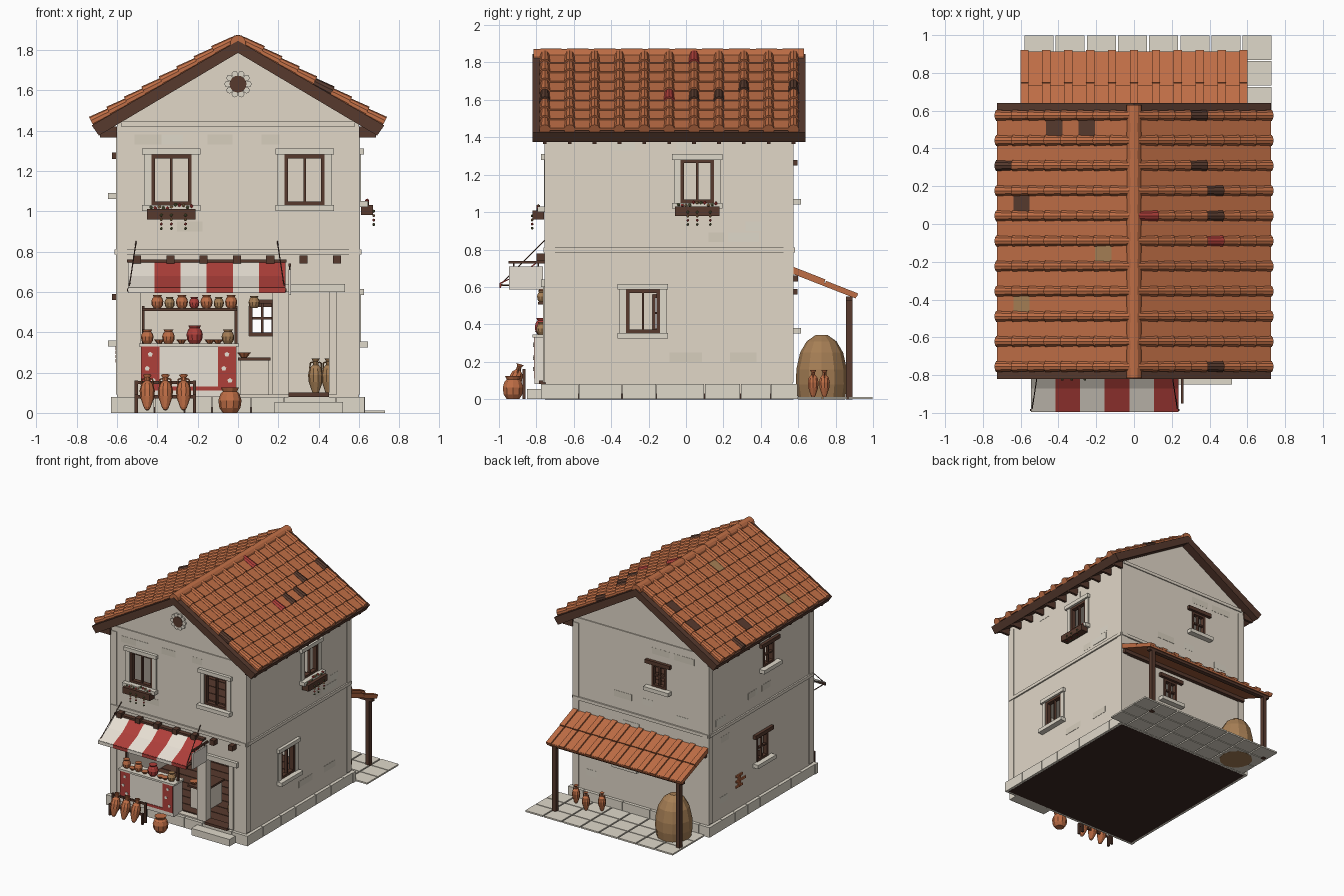
import bpy, bmesh, math, random
from mathutils import Matrix, Vector

if "Cube" in bpy.data.objects:
    bpy.data.objects.remove(bpy.data.objects["Cube"], do_unlink=True)
random.seed(4)

# Palette
PALETTE = {
    "wall plaster": (.75, .68, .575), "pale stone": (.74, .69, .59), "worn plaster": (.68, .62, .515),
    "dark wood": (.095, .042, .027), "terracotta": (.52, .155, .06), "red paint": (.43, .05, .042),
    "cream cloth": (.82, .76, .67), "straw": (.38, .21, .09), "earth floor": (.045, .021, .016),
    "leaf green": (.12, .13, .05)}
MATERIALS = []
for label, rgb in PALETTE.items():
    mat = bpy.data.materials.new(label)
    mat.use_nodes = True
    mat.diffuse_color = (*rgb, 1)
    shader = mat.node_tree.nodes["Principled BSDF"]
    shader.inputs["Base Color"].default_value = (*rgb, 1)
    shader.inputs["Roughness"].default_value = .9
    MATERIALS.append(mat)
PLASTER, STONE, WORN, WOOD, CLAY, RED, CREAM, STRAW, EARTH, LEAF = range(len(MATERIALS))
IDENTITY = Matrix.Identity(4)


# Helpers
def paint(verts, colour):
    for face in {f for v in verts for f in v.link_faces}:
        face.material_index = colour


def box(bm, xs, ys, zs, colour=0, frame=IDENTITY):
    lo, hi = Vector((xs[0], ys[0], zs[0])), Vector((xs[1], ys[1], zs[1]))
    place = frame @ Matrix.Translation((lo + hi) / 2) @ Matrix.Diagonal((*(hi - lo), 1))
    paint(bmesh.ops.create_cube(bm, size=1, matrix=place)["verts"], colour)


def rod(bm, start, end, radius, colour=WOOD, frame=IDENTITY, end_radius=None, sides=6):
    a, b = Vector(start), Vector(end)
    place = frame @ Matrix.Translation((a + b) / 2) @ (b - a).to_track_quat('Z', 'Y').to_matrix().to_4x4()
    paint(bmesh.ops.create_cone(bm, cap_ends=True, segments=sides, radius1=radius, radius2=end_radius or radius,
                                depth=(b - a).length, matrix=place)["verts"], colour)


def lathe(bm, profile, place, colour, sides=10):
    rings = []
    for r, z in profile:
        rings.append([bm.verts.new(place @ Vector((r * math.cos(t), r * math.sin(t), z)))
                      for t in (math.tau * i / sides for i in range(sides))])
    for low, high in zip(rings, rings[1:]):
        for i in range(sides):
            j = (i + 1) % sides
            bm.faces.new((low[i], low[j], high[j], high[i])).material_index = colour
    bm.faces.new(rings[0][::-1]).material_index = colour
    bm.faces.new(rings[-1]).material_index = colour


def prism(bm, outline, y0, y1, colour=0):
    front = [bm.verts.new((x, y0, z)) for x, z in outline]
    back = [bm.verts.new((x, y1, z)) for x, z in outline]
    faces = [bm.faces.new(front), bm.faces.new(back[::-1])]
    for i in range(len(outline)):
        j = (i + 1) % len(outline)
        faces.append(bm.faces.new((front[j], front[i], back[i], back[j])))
    for face in faces:
        face.material_index = colour


def finish(name, bm):
    bmesh.ops.recalc_face_normals(bm, faces=bm.faces)
    used = sorted({f.material_index for f in bm.faces})
    for f in bm.faces:
        f.material_index = used.index(f.material_index)
    mesh = bpy.data.meshes.new(name)
    bm.to_mesh(mesh)
    bm.free()
    for i in used:
        mesh.materials.append(MATERIALS[i])
    obj = bpy.data.objects.new(name, mesh)
    bpy.context.collection.objects.link(obj)
    return obj


AMPHORA = [(.05, 0), (.09, .06), (.19, .35), (.21, .55), (.17, .72), (.08, .82), (.07, .92), (.12, 1)]
URN = [(.28, 0), (.42, .2), (.46, .5), (.38, .75), (.28, .85), (.36, 1)]


def pot(bm, at, height, colour=CLAY, shape=AMPHORA, lean=0):
    place = Matrix.Translation(at) @ Matrix.Rotation(lean, 4, 'X') @ Matrix.Scale(height, 4)
    lathe(bm, shape, place, colour)
    if shape is AMPHORA:
        for s in (-1, 1):
            rod(bm, (s * .16, 0, .72), (s * .15, 0, .88), .02, colour, place, sides=4)
            rod(bm, (s * .15, 0, .88), (s * .07, 0, .9), .02, colour, place, sides=4)


def wall_frame(angle, distance):
    return Matrix.Rotation(math.radians(angle), 4, 'Z') @ Matrix.Translation((0, -distance, 0))


FRONT, RIGHT, BACK, LEFT = (wall_frame(a, d) for a, d in ((0, .75), (90, .6), (180, .57), (-90, .6)))

# Windows: wall, centre, sill height, head height, half width, wooden lintel, crossbar
WINDOWS = {
    "front_left": (FRONT, -.33, 1.03, 1.28, .1, False, False),
    "front_right": (FRONT, .33, 1.03, 1.28, .1, False, False),
    "right_upper": (RIGHT, .06, 1.05, 1.28, .09, False, False),
    "right_lower": (RIGHT, -.23, .355, .585, .09, False, False),
    "back_upper": (BACK, .16, 1.07, 1.25, .065, True, True),
    "back_lower": (BACK, -.12, .38, .56, .065, True, True),
    "left_upper": (LEFT, .19, 1.09, 1.26, .07, True, True),
    "left_lower": (LEFT, .11, .36, .56, .07, True, True)}

# House shell with hollow rooms and openings
bm = bmesh.new()
prism(bm, [(-.6, .02), (.6, .02), (.6, 1.43), (0, 1.79), (-.6, 1.43)], -.75, .57, PLASTER)
house = finish("house_walls", bm)
rooms, openings = bmesh.new(), bmesh.new()
box(rooms, (-.55, .55), (-.7, .52), (.08, .76))
box(rooms, (-.55, .55), (-.7, .52), (.8, 1.4))
box(openings, (-.48, .17), (-.8, -.65), (.09, .61))
box(openings, (.25, .45), (-.8, -.65), (.09, .6))
for frame, u, low, high, half, _, _ in WINDOWS.values():
    box(openings, (u - half, u + half), (-.05, .1), (low, high), 0, frame)
for bm in (rooms, openings):
    cutter = finish("cutter", bm)
    cut = house.modifiers.new("cut", 'BOOLEAN')
    cut.object, cut.solver = cutter, 'EXACT'
    bpy.context.view_layer.objects.active = house
    bpy.ops.object.modifier_apply(modifier=cut.name)
    bpy.data.objects.remove(cutter, do_unlink=True)

# Window joinery
for name, (frame, u, low, high, half, rustic, cross) in WINDOWS.items():
    bm = bmesh.new()
    for s in (-1, 1):
        box(bm, sorted((u + s * half, u + s * (half - .018))), (-.005, .03), (low, high), WOOD, frame)
    for z in (low, high - .018):
        box(bm, (u - half, u + half), (-.005, .03), (z, z + .018), WOOD, frame)
    box(bm, (u - .006, u + .006), (0, .02), (low, high), WOOD, frame)
    if cross:
        mid = (low + high) / 2
        box(bm, (u - half, u + half), (0, .02), (mid - .006, mid + .006), WOOD, frame)
    wide = half + .045
    box(bm, (u - wide, u + wide), (-.025, .02), (high, high + .03), WOOD if rustic else STONE, frame)
    box(bm, (u - wide, u + wide), (-.045, .02), (low - .03, low), STONE, frame)
    if not rustic:
        for s in (-1, 1):
            box(bm, sorted((u + s * half, u + s * (half + .035))), (-.01, .02), (low, high), STONE, frame)
    finish(name + "_window", bm)

# Flower boxes with trailing vines
for name in ("front_left", "right_upper"):
    frame, u, low = WINDOWS[name][:3]
    bm = bmesh.new()
    box(bm, (u - .12, u + .12), (-.07, -.01), (low - .07, low - .02), WOOD, frame)
    for i in range(11):
        at = frame @ Matrix.Translation((u - .1 + i * .02, -.04, low - .012 + random.uniform(-.004, .015)))
        paint(bmesh.ops.create_icosphere(bm, subdivisions=1, radius=.011, matrix=at)["verts"], (LEAF, RED, STRAW)[i % 3])
    for x in (-.05, 0, .07):
        for k in range(4):
            at = frame @ Matrix.Translation((u + x, -.073, low - .05 - k * .022))
            paint(bmesh.ops.create_icosphere(bm, subdivisions=1, radius=.008, matrix=at)["verts"],
                  (LEAF, STRAW, RED)[k % 3])
    finish(name + "_flower_box", bm)

# Bands, corner strips and plaster repairs
trim, repairs = bmesh.new(), bmesh.new()
for frame, lo, hi in ((FRONT, -.6, .6), (RIGHT, -.75, .57), (BACK, -.6, .6), (LEFT, -.57, .75)):
    box(trim, (lo, hi), (-.012, .01), (.785, .81), PLASTER, frame)
    for a, b in ((lo - .006, lo + .05), (hi - .05, hi + .006)):
        box(trim, (a, b), (-.006, .01), (.09, 1.4), PLASTER, frame)
    for i in range(8):
        x, z, w = random.uniform(lo + .08, hi - .25), random.choice((.84, .9, 1.33, 1.35, .68, .2)), random.uniform(.08, .18)
        if z > .8 or frame is not FRONT:
            box(repairs, (x, x + w), (-.001 - i * .0002, .01), (z, z + .05), (WORN, STONE)[i % 2], frame)
for frame in (FRONT, BACK):
    box(trim, (-.58, .58), (-.008, .01), (1.42, 1.445), PLASTER, frame)
finish("wall_trim", trim)
finish("plaster_repairs", repairs)

bm = bmesh.new()
for row in range(5):
    for col in range(1 + row % 2, 3 + (row == 2)):
        x = -.27 + col * .042 + (row % 2) * -.02
        box(bm, (x, x + .038), (-.008, .01), (.25 + row * .021, .267 + row * .021), CLAY, LEFT)
finish("exposed_bricks", bm)

# Gable rosette
bm = bmesh.new()
rod(bm, (0, -.765, 1.63), (0, -.74, 1.63), .042, WOOD, sides=16)
for i in range(10):
    t = math.tau * i / 10
    x, z = .052 * math.cos(t), 1.63 + .052 * math.sin(t)
    rod(bm, (x, -.762, z), (x, -.74, z), .016, STONE, sides=8)
finish("gable_rosette", bm)

# Plinth, floors and entrance step
bm = bmesh.new()
for frame, lo, hi in ((FRONT, -.63, .63), (RIGHT, -.77, .59), (BACK, -.63, .63), (LEFT, -.59, .77)):
    x = lo
    while x < hi - .01:
        end = min(hi, x + random.uniform(.13, .26))
        end = hi if hi - end < .08 else end
        box(bm, (x, end - .004), (-.025, .01), (0, .08), STONE, frame)
        x = end
finish("plinth_blocks", bm)
bm = bmesh.new()
box(bm, (-.605, .605), (-.755, .575), (-.001, .03), EARTH)
for z in (.08, .8):
    for i in range(12):
        y = -.69 + i * .1
        box(bm, (-.55, .55), (y, y + .094), (z, z + .012), WOOD)
finish("floors", bm)
bm = bmesh.new()
box(bm, (.18, .52), (-.85, -.76), (0, .055), STONE)
box(bm, (.25, .45), (-.785, -.7), (.08, .1), WOOD)
box(bm, (.17, .53), (-.775, -.74), (.6, .64), STONE)
for a, b in ((.17, .25), (.45, .49)):
    box(bm, (a, b), (-.765, -.7), (.09, .6), PLASTER)
finish("doorway", bm)

# Main roof: deck, tails, pan tiles, barrel tiles and ridge
bm = bmesh.new()
prism(bm, [(0, 1.785), (.69, 1.375), (.725, 1.425), (0, 1.845), (-.725, 1.425), (-.69, 1.375)], -.82, .64, WOOD)
for i in range(11):
    for s in (-1, 1):
        box(bm, sorted((s * .6, s * .685)), (-.765 + i * .133, -.745 + i * .133), (1.365, 1.42), WOOD)
finish("roof_deck", bm)
ODD_PANS = {(-1, 0, 4): WOOD, (-1, 0, 2): WOOD, (-1, 3, 6): WOOD, (-1, 5, 1): STRAW, (-1, 7, 6): STRAW}
ODD_BARRELS = {(-1, 8, 7): WOOD, (1, 10, 3): WOOD, (1, 8, 3): WOOD, (1, 7, 4): WOOD, (1, 6, 4): WOOD,
               (1, 0, 4): WOOD, (1, 6, 0): RED, (1, 5, 4): RED}
pans, barrels = bmesh.new(), bmesh.new()
PITCH = .1
for s in (-1, 1):
    slope = (Matrix.Translation((0, -.09, 1.845)) @ Matrix.Rotation(0 if s > 0 else math.pi, 4, 'Z')
             @ Matrix.Rotation(math.atan2(.42, .725), 4, 'Y'))
    for course in range(8):
        for col in range(11):
            y, x = -.665 + col * .133, .015 + course * PITCH
            if col < 10:
                tilt = slope @ Matrix.Translation((x, 0, .004)) @ Matrix.Rotation(math.radians(-4), 4, 'Y')
                box(pans, (0, PITCH + .012), (y + .002, y + .131), (-.006, .01),
                    ODD_PANS.get((s, col, course), CLAY), tilt)
            rod(barrels, (x, y, .008), (x + PITCH + .015, y, .014), .024,
                ODD_BARRELS.get((s, col if s > 0 else 10 - col, course), CLAY), slope, .03, 10)
finish("pan_tiles", pans)
finish("barrel_tiles", barrels)
bm = bmesh.new()
for i in range(10):
    y = -.815 + i * .144
    rod(bm, (0, y, 1.834), (0, y + .15, 1.834), .039, CLAY, end_radius=.041, sides=12)
finish("ridge_tiles", bm)

# Beam ends and striped awning
bm = bmesh.new()
for i in range(7):
    x = -.5 + i * .165
    box(bm, (x - .02, x + .02), (-.8, -.74), (.74, .78), WOOD)
box(bm, (-.55, .24), (-.785, -.75), (.745, .76), WOOD)
rod(bm, (-.55, -.985, .61), (.24, -.985, .61), .007)
for x, top in ((-.54, -.505), (.23, .195)):
    rod(bm, (x, -.985, .62), (top, -.755, .85), .003)
    rod(bm, (x, -.985, .61), (x, -.76, .61), .004)
finish("awning_frame", bm)
bm = bmesh.new()
for i in range(6):
    x, colour = -.545 + i * .13, (CREAM, RED)[i % 2]
    for start, end in (((-.765, .755), (-.87, .675)), ((-.87, .675), (-.993, .62))):
        dy, dz = start[0] - end[0], start[1] - end[1]
        slope = Matrix.Translation((0, *start)) @ Matrix.Rotation(math.atan2(dz, dy), 4, 'X')
        box(bm, (x, x + .13), (-math.hypot(dy, dz), 0), (-.003, .003), colour, slope)
    box(bm, (x, x + .13), (-.996, -.99), (.595, .62), colour)
finish("awning_cloth", bm)

# Hanging shop board
bm = bmesh.new()
box(bm, (.25, .262), (-.95, -.75), (.725, .74), WOOD)
box(bm, (.25, .262), (-.945, -.765), (.585, .71), CREAM)
for y in (-.92, -.79):
    rod(bm, (.256, y, .7), (.256, y, .73), .004)
finish("hanging_board", bm)

# Shop counter with painted panels, pottery rack and inner bench
bm = bmesh.new()
box(bm, (-.48, -.005), (-.81, -.7), (.08, .33), CREAM)
for x in (-.48, -.1):
    box(bm, (x, x + .09), (-.814, -.8), (.11, .33), RED)
    for dx, z in ((.045, .29), (.03, .22), (.06, .16)):
        rod(bm, (x + dx, -.817, z), (x + dx, -.81, z), .013, CREAM, sides=5)
box(bm, (-.39, -.1), (-.814, -.8), (.11, .13), RED)
box(bm, (-.49, .005), (-.82, -.69), (.33, .345), STONE)
finish("shop_counter", bm)
bm = bmesh.new()
for x in (-.47, -.01):
    box(bm, (x - .007, x + .007), (-.755, -.74), (.34, .53), WOOD)
box(bm, (-.475, -.005), (-.79, -.72), (.505, .52), WOOD)
box(bm, (0, .16), (-.64, -.4), (.26, .275), WOOD)
box(bm, (.01, .15), (-.62, -.42), (.09, .26), PLASTER)
finish("shop_rack", bm)
bm = bmesh.new()
for i in range(7):
    pot(bm, (-.4 + i * .061, -.765, .52), .065 - .01 * (i % 2), (CLAY, STRAW, CLAY, RED)[i % 4], URN)
for i, x in enumerate((-.45, -.345, -.215, -.05)):
    pot(bm, (x, -.77, .345), .068 + .02 * (i == 2), (CLAY, CLAY, RED, STRAW)[i], URN)
for x in (-.39, -.28, -.14, -.1):
    rod(bm, (x, -.78, .345), (x, -.78, .365), .012, CLAY, end_radius=.028, sides=8)
rod(bm, (.03, -.6, .275), (.03, -.6, .3), .015, CLAY, end_radius=.035, sides=8)
pot(bm, (.08, -.77, .52), .06, STRAW, URN)
for x in (.385, .45):
    pot(bm, (x, -.62, .09), .18, STRAW)
finish("shop_pottery", bm)

# Street display
bm = bmesh.new()
for y, z in ((-.905, .08), (-.865, .15)):
    for x in (-.505, -.215):
        box(bm, (x - .008, x + .008), (y - .008, y + .008), (0, z + .01), WOOD)
    box(bm, (-.51, -.21), (y - .006, y + .006), (z - .008, z + .008), WOOD)
finish("display_rack", bm)
bm = bmesh.new()
for x in (-.45, -.36, -.27):
    pot(bm, (x, -.94, .015), .18, CLAY, lean=-.3)
pot(bm, (-.04, -.925, 0), .125, CLAY, URN)
for x, y in ((.5, .68), (.37, .74), (.27, .68)):
    pot(bm, (x, y, .01), .145, CLAY)
finish("standing_jars", bm)

# Back yard: paving, lean-to and haystack
bm = bmesh.new()
for i in range(8):
    for j in range(3):
        x, y = -.58 + i * .165, .597 + j * .136
        box(bm, (x, x + .154), (y, y + .129), (0, .012), STONE)
finish("yard_paving", bm)
bm = bmesh.new()
for x in (-.55, .55):
    box(bm, (x - .017, x + .017), (.855, .89), (-.001, .55), WOOD)
box(bm, (-.59, .59), (.855, .89), (.525, .55), WOOD)
box(bm, (-.59, .59), (.57, .6), (.63, .66), WOOD)
finish("lean_to_posts", bm)
bm = bmesh.new()
slope = Matrix.Translation((0, .565, .685)) @ Matrix.Rotation(-math.atan2(.135, .345), 4, 'X')
box(bm, (-.6, .6), (0, .372), (-.012, .004), CLAY, slope)
for i in range(11):
    x = -.58 + i * .116
    for y, lift in ((.19, 0), (0, .006)):
        box(bm, (max(x - .022, -.6), min(x + .022, .6)), (y, y + .185), (0, .018 + lift), CLAY, slope)
        if i < 10:
            box(bm, (x + .022, x + .094), (y, y + .175), (0, .006 + lift), CLAY, slope)
finish("lean_to_tiles", bm)
bm = bmesh.new()
dome = [(.125, 0), (.137, .08), (.135, .16), (.115, .25), (.08, .31), (.03, .345)]
lathe(bm, dome, Matrix.Translation((-.4, .725, -.001)), STRAW, 12)
finish("haystack", bm)
